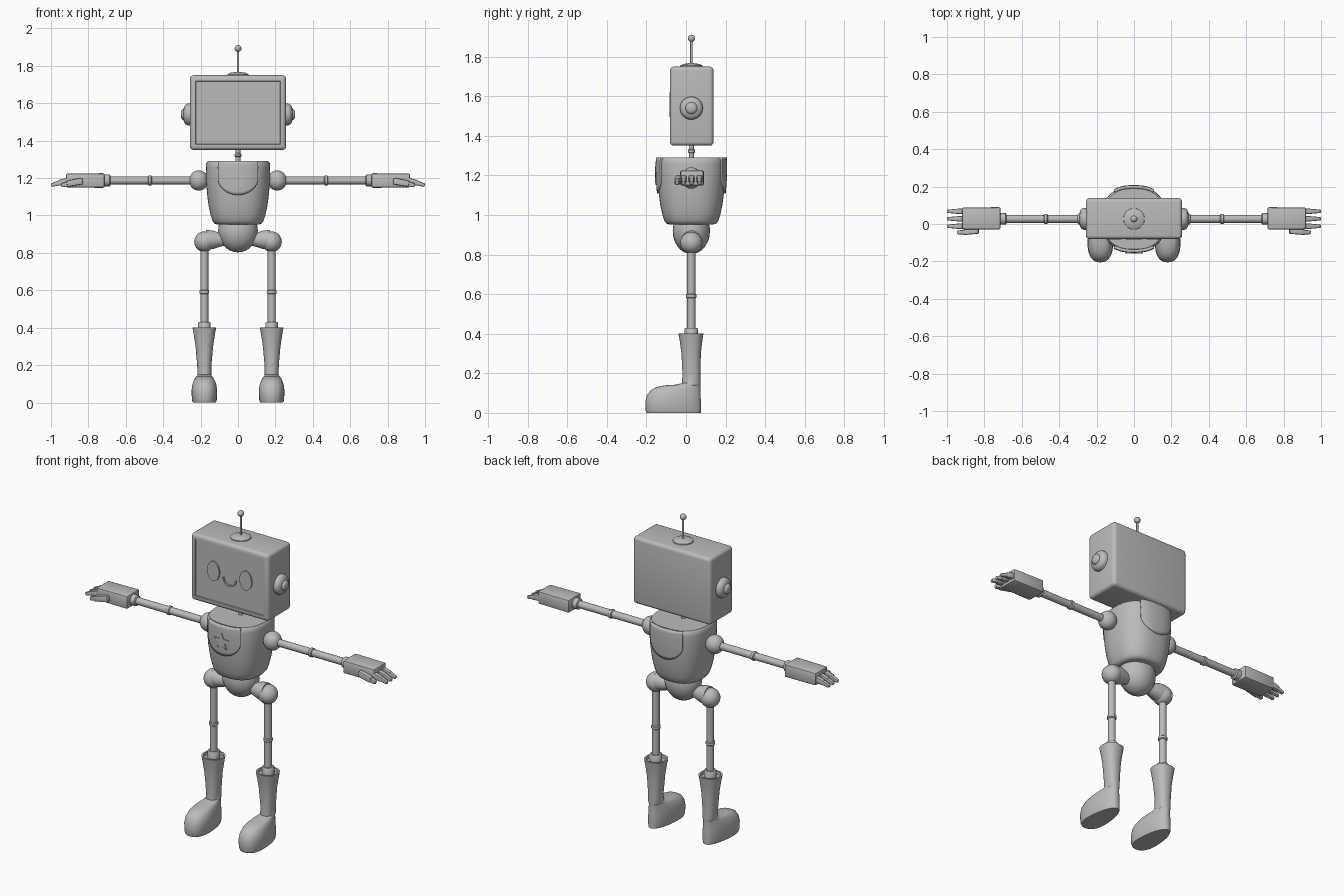
import bpy, bmesh, math
from mathutils import Vector

cube = bpy.data.objects.get("Cube")
if cube:
    bpy.data.objects.remove(cube, do_unlink=True)

grey = bpy.data.materials.new("light_grey")
grey.use_nodes = True
grey.diffuse_color = (0.5, 0.5, 0.5, 1)
grey.node_tree.nodes["Principled BSDF"].inputs["Base Color"].default_value = (0.5, 0.5, 0.5, 1)

CY = 0.027  # depth of the body axis


def finish(name, bm):
    """Turn a bmesh into a shaded object."""
    bmesh.ops.recalc_face_normals(bm, faces=bm.faces)
    mesh = bpy.data.meshes.new(name)
    bm.to_mesh(mesh)
    bm.free()
    mesh.materials.append(grey)
    obj = bpy.data.objects.new(name, mesh)
    bpy.context.collection.objects.link(obj)
    bpy.ops.object.select_all(action='DESELECT')
    obj.select_set(True)
    bpy.context.view_layer.objects.active = obj
    bpy.ops.object.shade_smooth_by_angle(angle=math.radians(40))
    return obj


def loft(name, rings):
    """Skin a list of closed rings and cap both ends."""
    bm = bmesh.new()
    loops = [[bm.verts.new(p) for p in ring] for ring in rings]
    n = len(loops[0])
    for a, b in zip(loops, loops[1:]):
        for i in range(n):
            j = (i + 1) % n
            bm.faces.new((a[i], a[j], b[j], b[i]))
    bm.faces.new(loops[0])
    bm.faces.new(loops[-1])
    return finish(name, bm)


def turned(name, start, axis, profile, sides=24):
    """Round part: profile of (distance along axis, radius)."""
    start, axis = Vector(start), Vector(axis)
    u = axis.orthogonal().normalized()
    v = axis.cross(u)
    angles = [2 * math.pi * i / sides for i in range(sides)]
    return loft(name, [[start + axis * t + (u * math.cos(a) + v * math.sin(a)) * r
                        for a in angles] for t, r in profile])


def ball(name, centre, radii):
    bm = bmesh.new()
    bmesh.ops.create_uvsphere(bm, u_segments=28, v_segments=18, radius=1)
    bmesh.ops.scale(bm, vec=radii, verts=bm.verts)
    bmesh.ops.translate(bm, vec=centre, verts=bm.verts)
    return finish(name, bm)


def beam(name, p, q, width, height, taper=1.0, bevel=0.006):
    """Rounded box from p to q, width along y; taper scales the far end."""
    p, q = Vector(p), Vector(q)
    d = (q - p).normalized()
    side = Vector((0, 1, 0))
    up = d.cross(side).normalized()
    bm = bmesh.new()
    ends = []
    for c, k in ((p, 1), (q, taper)):
        ends.append([bm.verts.new(c + side * (sy * width / 2 * k) + up * (sz * height / 2 * k))
                     for sy, sz in ((-1, -1), (1, -1), (1, 1), (-1, 1))])
    for i in range(4):
        j = (i + 1) % 4
        bm.faces.new((ends[0][i], ends[0][j], ends[1][j], ends[1][i]))
    bm.faces.new(ends[0])
    bm.faces.new(ends[1])
    bmesh.ops.bevel(bm, geom=bm.edges[:], offset=bevel, segments=2, profile=0.5, affect='EDGES')
    return finish(name, bm)


def plate(name, outline, y_front, y_back):
    """Flat plate facing the front from an (x, z) outline."""
    return loft(name, [[(x, y, z) for x, z in outline] for y in (y_front, y_back)])


def spow(c, e):
    return math.copysign(abs(c) ** e, c)


# Head: rounded box with a shallow recessed screen
bm = bmesh.new()
bmesh.ops.create_cube(bm, size=1)
bmesh.ops.scale(bm, vec=(0.514, 0.22, 0.4), verts=bm.verts)
bmesh.ops.translate(bm, vec=(0, CY + 0.002, 1.55), verts=bm.verts)
bmesh.ops.bevel(bm, geom=bm.edges[:], offset=0.02, segments=4, profile=0.5, affect='EDGES')
bm.normal_update()
front = max((f for f in bm.faces if f.normal.y < -0.99), key=lambda f: f.calc_area())
bmesh.ops.inset_region(bm, faces=[front], thickness=0.015)
bmesh.ops.inset_region(bm, faces=[front], thickness=0.003, depth=-0.006)
finish("head", bm)

# Face details
turn = [2 * math.pi * i / 32 for i in range(32)]
for s, tag in ((1, "left"), (-1, "right")):
    plate(tag + "_eye", [(s * 0.107 + 0.04 * math.cos(a), 1.56 + 0.058 * math.sin(a)) for a in turn],
          -0.083, -0.074)
arc = [math.pi * (1 + i / 16) for i in range(17)]
smile = [(0.045 * math.cos(a), 1.54 + 0.045 * math.sin(a)) for a in arc]
smile += [(0.037 * math.cos(a), 1.54 + 0.036 * math.sin(a)) for a in reversed(arc)]
plate("mouth", smile, -0.083, -0.074)

# Antenna and neck
up = (0, 0, 1)
turned("antenna_base", (0, CY, 1.745), up, [(0, 0.058), (0.01, 0.056), (0.018, 0.04), (0.022, 0.012)])
turned("antenna_rod", (0, CY, 1.75), up, [(0, 0.006), (0.14, 0.006)], 12)
ball("antenna_tip", (0, CY, 1.893), (0.018, 0.018, 0.018))
turned("neck", (0, CY, 1.27), up, [(0, 0.013), (0.1, 0.013)])
turned("neck_ring", (0, CY, 1.313), up, [(0, 0.014), (0.004, 0.018), (0.016, 0.018), (0.02, 0.014)])

# Torso: squarish round barrel
BODY = [(0.953, 0.115), (0.957, 0.126), (0.97, 0.136), (1.0, 0.146), (1.05, 0.157),
        (1.12, 0.166), (1.19, 0.171), (1.26, 0.172), (1.28, 0.17), (1.29, 0.162)]
POWER = 2.5
around = [2 * math.pi * i / 48 for i in range(48)]
loft("torso", [[(r * spow(math.cos(a), 2 / POWER), CY + r * spow(math.sin(a), 2 / POWER), z)
                for a in around] for z, r in BODY])


def body_radius(z):
    for (z0, r0), (z1, r1) in zip(BODY, BODY[1:]):
        if z <= z1:
            return r0 + (r1 - r0) * (z - z0) / (z1 - z0)
    return BODY[-1][1]


# U-shaped bib panels on the chest and back, following the barrel
for s, name in ((-1, "chest_panel"), (1, "back_panel")):
    bm = bmesh.new()
    cols = []
    for i in range(25):
        x = -0.104 * math.cos(math.pi * i / 24)
        low = 1.2 - 0.09 * math.sqrt(max(0, 1 - (x / 0.104) ** 2))
        col = []
        for j in range(11):
            z = low + (1.291 - low) * j / 10
            r = body_radius(min(z, 1.28)) + 0.001
            y = r * (1 - abs(x / r) ** POWER) ** (1 / POWER)
            col.append(bm.verts.new((x, CY + s * y, z)))
        cols.append(col)
    for a, b in zip(cols, cols[1:]):
        for j in range(10):
            bm.faces.new((a[j], b[j], b[j + 1], a[j + 1]))
    panel = finish(name, bm)
    mod = panel.modifiers.new("thickness", 'SOLIDIFY')
    mod.thickness = 0.016
    mod.offset = 0

# Chest star
star = []
for i in range(10):
    r = 0.022 if i % 2 else 0.052
    a = math.pi / 2 + math.pi * i / 5
    star.append((r * math.cos(a), 1.195 + r * math.sin(a)))
plate("chest_star", star, -0.157, -0.149)

# Pelvis
ball("pelvis", (0, CY, 0.92), (0.106, 0.094, 0.117))

BAND = [(0, 0.021), (0.004, 0.026), (0.018, 0.026), (0.022, 0.021)]
# Boot sections: height, front y, back y, half width, heel narrowing
BOOT = [(0, -0.2, 0.075, 0.072, 0.35), (0.015, -0.205, 0.076, 0.078, 0.35),
        (0.06, -0.205, 0.075, 0.08, 0.35), (0.09, -0.197, 0.074, 0.077, 0.35),
        (0.115, -0.178, 0.073, 0.066, 0.3), (0.13, -0.15, 0.073, 0.055, 0.2),
        (0.139, -0.11, 0.073, 0.045, 0.1), (0.142, -0.06, 0.073, 0.04, 0),
        (0.15, -0.02, 0.073, 0.037, 0), (0.2, -0.018, 0.073, 0.038, 0),
        (0.3, -0.023, 0.075, 0.047, 0), (0.36, -0.031, 0.082, 0.056, 0),
        (0.4, -0.038, 0.088, 0.063, 0), (0.4, -0.028, 0.078, 0.053, 0),
        (0.385, -0.026, 0.076, 0.051, 0)]

for s, tag in ((1, "left_"), (-1, "right_")):
    out = (s, 0, 0)
    # Ear knob
    turned(tag + "ear", (s * 0.25, CY, 1.54), out,
           [(0, 0.058), (0.02, 0.058), (0.03, 0.053), (0.038, 0.042), (0.041, 0.03),
            (0.046, 0.029), (0.052, 0.024), (0.056, 0.012)], 32)

    # Arm
    z = 1.187
    ball(tag + "shoulder", (s * 0.21, CY, z), (0.051, 0.051, 0.054))
    turned(tag + "arm", (s * 0.23, CY, z), out, [(0, 0.021), (0.47, 0.021)])
    turned(tag + "elbow_band", (s * 0.46, CY, z), out, BAND)
    turned(tag + "wrist", (s * 0.682, CY, z), out, [(0, 0.026), (0.004, 0.031), (0.04, 0.031)])

    # Hand
    beam(tag + "palm", (s * 0.713, CY + 0.003, z), (s * 0.92, CY + 0.003, z), 0.12, 0.078, 0.97, 0.01)
    for n, y in enumerate((-0.012, 0.028, 0.068)):
        beam(tag + "finger_base_%d" % n, (s * 0.905, y, z - 0.002), (s * 0.962, y, z - 0.014),
             0.03, 0.036, 0.85)
        beam(tag + "finger_tip_%d" % n, (s * 0.952, y, z - 0.011), (s * 0.999, y, z - 0.026),
             0.025, 0.027, 0.7)
    beam(tag + "thumb_base", (s * 0.83, -0.036, z - 0.002), (s * 0.915, -0.045, z - 0.018),
         0.032, 0.036, 0.9)
    beam(tag + "thumb_tip", (s * 0.9, -0.043, z - 0.015), (s * 0.945, -0.045, z - 0.027),
         0.026, 0.028, 0.75)

    # Hip and leg
    x = s * 0.18
    turned(tag + "hip_link", (s * 0.06, CY, 0.87), out, [(0, 0.03), (0.03, 0.035), (0.075, 0.05), (0.11, 0.052)])
    ball(tag + "hip", (x, CY, 0.86), (0.054, 0.056, 0.055))
    turned(tag + "leg", (x, CY, 0.38), up, [(0, 0.021), (0.46, 0.021)])
    turned(tag + "knee_band", (x, CY, 0.58), up, BAND)
    turned(tag + "ankle_cuff", (x, CY, 0.38), up, [(0, 0.034), (0.045, 0.034), (0.05, 0.03)])

    # Boot
    rings = []
    for h, y0, y1, w, k in BOOT:
        ring = []
        for a in around:
            t = spow(math.sin(a), 0.87)
            ring.append((x + w * spow(math.cos(a), 0.87) * (1 - k * (t + 1) / 2),
                         (y0 + y1) / 2 + (y1 - y0) / 2 * t, h))
        rings.append(ring)
    loft(tag + "boot", rings)
